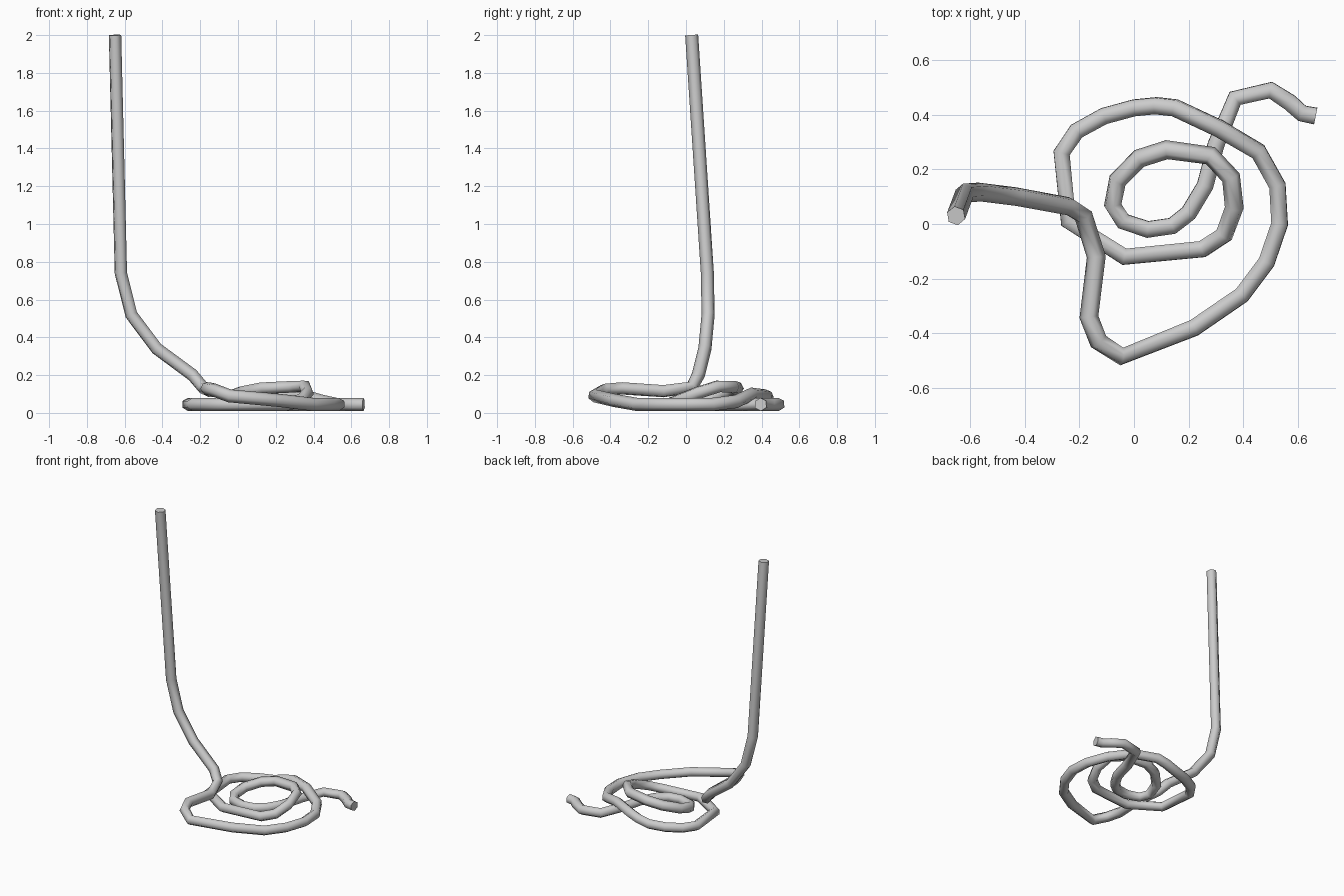
import bpy
import math

# Centre line of the rope, from the hanging top end down through the coils
hanging = [(-0.651, 0.03, 2.0), (-0.62, 0.113, 0.74), (-0.565, 0.117, 0.52),
           (-0.43, 0.10, 0.34), (-0.24, 0.065, 0.20), (-0.185, 0.03, 0.135)]
outer_coil = [(-0.138, -0.12, 0.115), (-0.165, -0.34, 0.13), (-0.13, -0.43, 0.122),
              (-0.045, -0.485, 0.09), (0.22, -0.38, 0.066), (0.395, -0.26, 0.045),
              (0.485, -0.14, 0.045), (0.533, 0.0, 0.045), (0.525, 0.14, 0.045),
              (0.455, 0.265, 0.06), (0.31, 0.35, 0.10), (0.15, 0.425, 0.09),
              (0.08, 0.433, 0.07), (0.0, 0.425, 0.05), (-0.11, 0.395, 0.045),
              (-0.21, 0.34, 0.045), (-0.265, 0.26, 0.045), (-0.24, 0.01, 0.045)]
inner_coil = [(-0.035, -0.12, 0.045), (0.25, -0.092, 0.045), (0.33, -0.04, 0.065),
              (0.367, 0.06, 0.105), (0.355, 0.17, 0.14), (0.28, 0.25, 0.138),
              (0.12, 0.272, 0.13), (0.02, 0.24, 0.11), (-0.06, 0.16, 0.08),
              (-0.078, 0.07, 0.055), (-0.04, 0.01, 0.045), (0.05, -0.02, 0.045)]
tail = [(0.14, -0.007, 0.045), (0.20, 0.04, 0.045), (0.26, 0.14, 0.045),
        (0.30, 0.29, 0.045), (0.37, 0.46, 0.045), (0.50, 0.49, 0.045),
        (0.57, 0.445, 0.045), (0.615, 0.405, 0.045), (0.665, 0.395, 0.045)]
path = hanging + outer_coil + inner_coil + tail

# Six-sided rope swept along the path
curve = bpy.data.curves.new("rope", 'CURVE')
curve.dimensions = '3D'
curve.bevel_depth = 0.035
curve.bevel_resolution = 1
curve.use_fill_caps = True
spline = curve.splines.new('POLY')
spline.points.add(len(path) - 1)
for point, co in zip(spline.points, path):
    point.co = (*co, 1.0)

rope = bpy.data.objects.new("coiled_rope", curve)
bpy.context.collection.objects.link(rope)
bpy.context.view_layer.objects.active = rope
rope.select_set(True)
bpy.ops.object.convert(target='MESH')
bpy.ops.object.shade_smooth_by_angle(angle=math.radians(65))
bpy.context.object.name = "coiled_rope"
